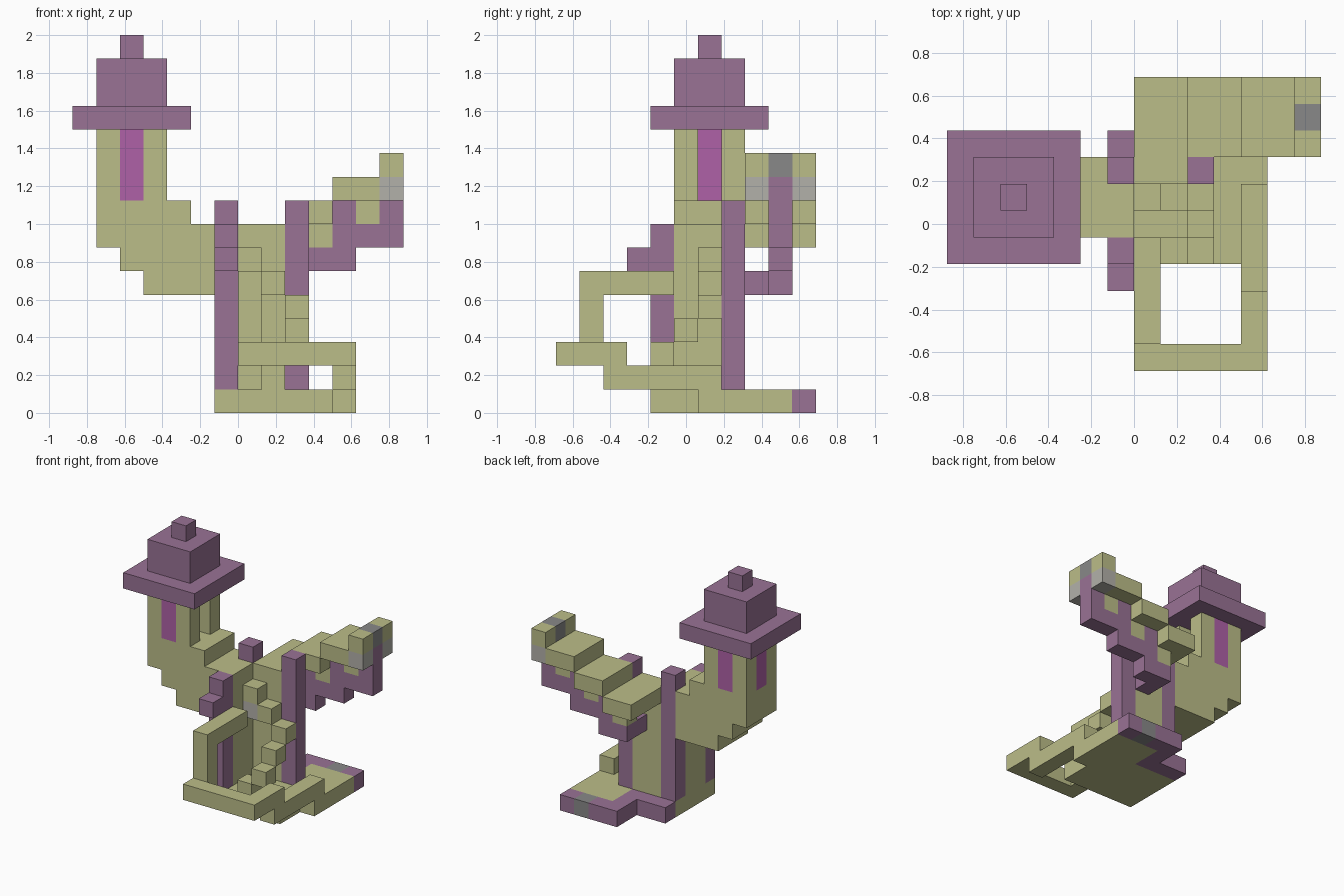
import bpy
import bmesh
from mathutils import Vector

cube = bpy.data.objects.get("Cube")
if cube:
    bpy.data.objects.remove(cube, do_unlink=True)

UNIT = 0.125
Y_SHIFT = -5.5  # centres the grid on y


def make_material(name, red, green, blue):
    mat = bpy.data.materials.new(name)
    mat.use_nodes = True
    colour = (red, green, blue, 1.0)
    mat.diffuse_color = colour
    mat.node_tree.nodes["Principled BSDF"].inputs["Base Color"].default_value = colour
    return mat


olive = make_material("olive", .50, .51, .25)
purple = make_material("purple", .32, .17, .30)
magenta = make_material("magenta", .43, .12, .39)
light_grey = make_material("light grey", .45, .44, .40)
dark_grey = make_material("dark grey", .25, .25, .25)

taken = {}   # grid cell -> part name, the first part to claim a cell keeps it
parts = {}   # part name -> material


def block(part, material, x, y, z):
    """Fill grid cells; each axis is a (start, end) pair or a single cell number."""
    spans = [range(*s) if isinstance(s, tuple) else (s,) for s in (x, y, z)]
    parts[part] = material
    for i in spans[0]:
        for j in spans[1]:
            for k in spans[2]:
                taken.setdefault((i, j, k), part)


def build(part, material):
    """Skin the cells of one part, leaving out faces buried against other cells."""
    bm = bmesh.new()
    for cell in [c for c, owner in taken.items() if owner == part]:
        centre = Vector(cell) + Vector((.5, .5 + Y_SHIFT, .5))
        for axis in range(3):
            for side in (-1, 1):
                beside = list(cell)
                beside[axis] += side
                if tuple(beside) in taken:
                    continue
                out, u, v = Vector(), Vector(), Vector()
                out[axis] = side * .5
                u[(axis + 1) % 3] = .5
                v[(axis + 2) % 3] = .5 * side
                ring = (-u - v, u - v, u + v, v - u)
                bm.faces.new([bm.verts.new((centre + out + r) * UNIT) for r in ring])
    bmesh.ops.remove_doubles(bm, verts=bm.verts, dist=UNIT / 100)
    mesh = bpy.data.meshes.new(part)
    bm.to_mesh(mesh)
    bm.free()
    mesh.materials.append(material)
    bpy.context.collection.objects.link(bpy.data.objects.new(part, mesh))


# Hat-shaped roof
block("roof_tip", purple, -5, 6, 15)
block("roof_crown", purple, (-6, -3), (5, 8), (13, 15))
block("roof_brim", purple, (-7, -2), (4, 9), 12)

# Turret: three windows, an open doorway and four corner columns
for name, x, y in (("front", -5, 5), ("back", -5, 7), ("side", -6, 6)):
    block(name + "_window", magenta, x, y, (9, 12))
for x in (-6, -4):
    for y in (5, 7):
        block("turret_columns", olive, x, y, (9, 12))

# Pillars
for name, x, y, top in (("front", -1, 4, 8), ("back", -1, 7, 9), ("inner", 2, 7, 9)):
    block(name + "_pillar", purple, x, y, (1, top))
block("pillar_ledge", purple, -1, 3, 6)

# Stepped bracket that carries the turret
for left, right, level in ((-6, -2, 8), (-6, 0, 7), (-5, 0, 6), (-4, 0, 5)):
    block("turret_bracket", olive, (left, right), (5, 8), level)

# Walls
block("side_wall", olive, -1, (5, 8), (1, 8))
block("back_wall", olive, (0, 2), 7, (1, 8))

# Spiral stairs, climbing down around the inner corner
steps = ((0, 6), (1, 6), (2, 6), (2, 5), (2, 4), (1, 4))
for drop, (x, y) in enumerate(steps):
    block("spiral_stairs", olive, x, y, 6 - drop)
block("stair_support", light_grey, 0, 6, 5)

# Outer walkway: out from the wall, down a post, around and back to the base
block("walkway_beam", olive, 0, (1, 5), 5)
block("walkway_post", olive, 0, 1, (2, 5))
block("walkway_front", olive, (0, 5), 0, 2)
block("walkway_side", olive, 4, (1, 3), 2)
block("walkway_ramp", olive, 4, (2, 7), 1)

# Base slab with a purple back edge
block("base_grey_stone", dark_grey, 3, 10, 0)
block("base_edge", purple, (1, 5), 10, 0)
block("base_edge", purple, 1, 9, 0)
block("base_edge", purple, (-1, 2), 8, 0)
block("base", olive, (-1, 4), (4, 6), 0)
block("base", olive, (-1, 5), (6, 9), 0)
block("base", olive, (2, 5), (9, 10), 0)

# Branch: rising purple trusses with olive infill, under wide stepped plates
block("branch_root", purple, 1, 8, 5)
for n in range(3):
    x, z = 2 * n, 5 + n
    block("branch_truss", purple, (x + 1, x + 3), 9, z)
    block("branch_truss", purple, x + 2, 9, (z, z + 3))
    block("branch_infill", olive, x + 1, 9, z + 1)
    block("branch_plates", olive, (x, x + 2), (8, 11), z + 2)

# Branch end
block("end_cap_centre", dark_grey, 6, 9, 10)
for y in (8, 10):
    block("end_cap_lower", light_grey, 6, y, 9)
    block("end_cap_upper", olive, 6, y, 10)

for part, material in parts.items():
    build(part, material)
